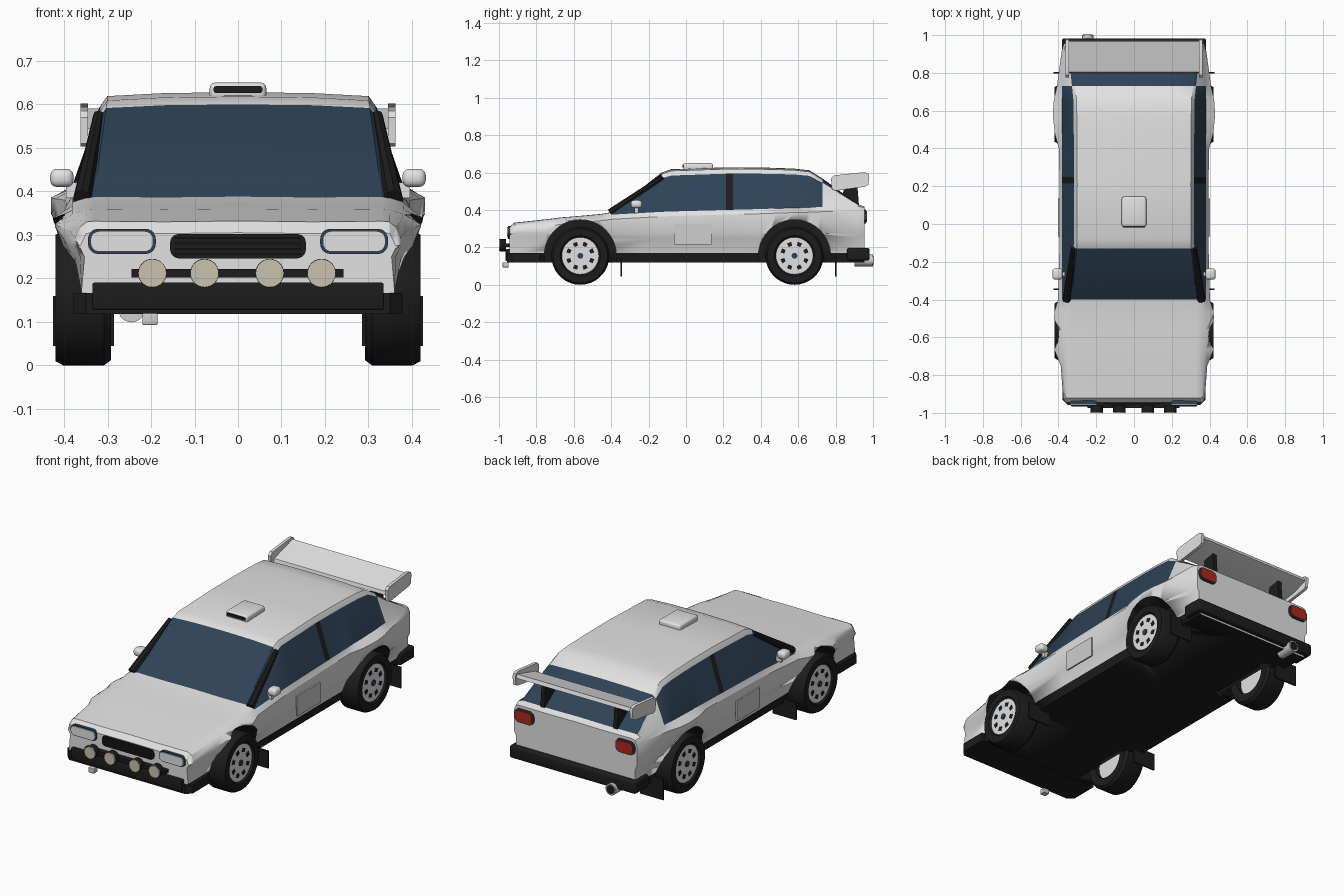
import bpy, bmesh, math
from mathutils import Vector

if "Cube" in bpy.data.objects:
    bpy.data.objects.remove(bpy.data.objects["Cube"], do_unlink=True)


def material(name, r, g, b):
    m = bpy.data.materials.new(name)
    m.use_nodes = True
    m.diffuse_color = (r, g, b, 1)
    m.node_tree.nodes["Principled BSDF"].inputs["Base Color"].default_value = (r, g, b, 1)
    return m


WHITE = material("white_paint", .76, .76, .76)
BLACK = material("black_trim", .012, .012, .012)
GLASS = material("blue_glass", .027, .055, .095)
RED = material("red_lens", .42, .02, .012)
CREAM = material("cream_lens", .58, .54, .42)
GREY = material("pale_grey", .62, .62, .62)


def finish(name, bm, mats, angle=35):
    bmesh.ops.recalc_face_normals(bm, faces=bm.faces)
    me = bpy.data.meshes.new(name)
    bm.to_mesh(me)
    bm.free()
    for m in mats:
        me.materials.append(m)
    ob = bpy.data.objects.new(name, me)
    bpy.context.collection.objects.link(ob)
    bpy.ops.object.select_all(action='DESELECT')
    ob.select_set(True)
    bpy.context.view_layer.objects.active = ob
    bpy.ops.object.shade_smooth_by_angle(angle=math.radians(angle))
    return ob


def prism(name, pts, lo, hi, axis, mat):
    """Extrude a 2D outline along x (pts are y, z), y (x, z) or z (x, y)."""
    def place(p, d):
        v = list(p)
        v.insert("xyz".index(axis), d)
        return v
    bm = bmesh.new()
    rings = [[bm.verts.new(place(p, d)) for p in pts] for d in (lo, hi)]
    n = len(pts)
    for ring in rings:
        bm.faces.new(ring)
    for i in range(n):
        j = (i + 1) % n
        bm.faces.new((rings[0][i], rings[0][j], rings[1][j], rings[1][i]))
    return finish(name, bm, [mat])


def rounded(cx, cy, w, h, r, steps=5):
    pts = []
    for k, (sx, sy) in enumerate(((1, 1), (-1, 1), (-1, -1), (1, -1))):
        for s in range(steps + 1):
            a = math.pi / 2 * (k + s / steps)
            pts.append((cx + sx * (w / 2 - r) + r * math.cos(a),
                        cy + sy * (h / 2 - r) + r * math.sin(a)))
    return pts


def circle(cx, cy, r, n=28):
    return [(cx + r * math.cos(math.tau * i / n), cy + r * math.sin(math.tau * i / n)) for i in range(n)]


def box(name, lo, hi, mat, bevel=0.0):
    bm = bmesh.new()
    bmesh.ops.create_cube(bm, size=1)
    for v in bm.verts:
        v.co = Vector([(a + b) / 2 + c * (b - a) for a, b, c in zip(lo, hi, v.co)])
    if bevel:
        bmesh.ops.bevel(bm, geom=bm.edges[:], offset=bevel, segments=3, profile=.5, affect='EDGES')
    return finish(name, bm, [mat])


# Body loft: y, half width, belt height, top height
STATIONS = [
    (-.945, .365, .295, .305), (-.92, .375, .318, .332), (-.75, .388, .335, .350),
    (-.67, .420, .348, .360), (-.56, .430, .358, .369), (-.46, .420, .367, .378),
    (-.40, .402, .375, .388), (-.13, .395, .390, .600), (-.08, .395, .392, .618),
    (.215, .395, .400, .628), (.25, .395, .401, .628), (.40, .398, .405, .627),
    (.48, .420, .408, .625), (.58, .430, .411, .621), (.66, .424, .413, .612),
    (.73, .408, .416, .568), (.92, .382, .420, .430), (.955, .372, .410, .418)]


def section(w, belt, top):
    h = top - belt
    x = .35 - .03 * h / .21
    return [(0, .12), (.35, .12), (.36, .17), (w - .012, .25), (w, .275), (w, belt - .025),
            (min(.38, w - .012), belt), (x, belt + h * .85), (x - .017, belt + h * .96),
            (.17, top - .002), (0, top)]


def paint(row, y):
    if row < 2:
        return 1
    if row == 6 and -.4 < y < .73:
        return 1 if .215 < y < .25 else 2
    if row >= 7 and (-.4 < y < -.13 or .73 < y < .92):
        return 2
    return 0


bm = bmesh.new()
rings = []
for y, w, belt, top in STATIONS:
    half = section(w, belt, top)
    loop = half + [(-x, z) for x, z in half[-2:0:-1]]
    rings.append([bm.verts.new((x, y, z)) for x, z in loop])
n = len(rings[0])
for k in range(len(rings) - 1):
    mid = (STATIONS[k][0] + STATIONS[k + 1][0]) / 2
    for i in range(n):
        j = (i + 1) % n
        f = bm.faces.new((rings[k][i], rings[k][j], rings[k + 1][j], rings[k + 1][i]))
        f.material_index = paint(min(i, n - 1 - i), mid)
bm.faces.new(rings[0])
bm.faces.new(rings[-1])
body = finish("body", bm, [WHITE, BLACK, GLASS], 28)

# Wheel arches cut from the body, leaving black wells
AXLES = (-.565, .58)
for y in AXLES:
    for s in (-1, 1):
        cutter = prism("arch_cutter", circle(y, .155, .193, 40), s * .26, s * .6, 'x', WHITE)
        cutter.data.materials.append(BLACK)
        cutter.data.materials.append(GLASS)
        for p in cutter.data.polygons:
            p.material_index = 1
        mod = body.modifiers.new("arch", 'BOOLEAN')
        mod.operation, mod.solver, mod.object = 'DIFFERENCE', 'EXACT', cutter
        bpy.context.view_layer.objects.active = body
        bpy.ops.object.modifier_apply(modifier=mod.name)
        bpy.data.objects.remove(cutter, do_unlink=True)

# Wheels
TYRE = [(.098, .295), (.143, .292), (.155, .308), (.155, .402), (.145, .42), (.108, .42), (.098, .408)]


def wheel(y, s):
    bm = bmesh.new()
    seg = 36
    loops = [[bm.verts.new((s * x, y + r * math.cos(math.tau * i / seg),
                            .155 + r * math.sin(math.tau * i / seg))) for r, x in TYRE] for i in range(seg)]
    for i in range(seg):
        a, b = loops[i], loops[(i + 1) % seg]
        for k in range(len(TYRE)):
            m = (k + 1) % len(TYRE)
            bm.faces.new((a[k], a[m], b[m], b[k]))
    finish("tyre", bm, [BLACK])
    prism("rim", circle(y, .155, .099, 36), s * .32, s * .411, 'x', WHITE)
    prism("hub", circle(y, .155, .016, 10), s * .41, s * .417, 'x', GLASS)
    for i in range(8):
        a = math.tau * (i + .5) / 8
        c, d = math.cos(a), math.sin(a)
        pts = [(y + c * u - d * v, .155 + d * u + c * v)
               for u, v in ((.055, -.01), (.076, -.012), (.076, .012), (.055, .01))]
        prism("rim_hole", pts, s * .41, s * .414, 'x', BLACK)


for s in (-1, 1):
    for y in AXLES:
        wheel(y, s)
    # Mud flaps
    for y, top in ((-.345, .14), (.80, .16)):
        box("mud_flap", (s * .355 - .07, y - .004, .045), (s * .355 + .07, y + .004, top), BLACK)
    # Windscreen pillars
    p, q = Vector((s * .358, -.405, .385)), Vector((s * .320, -.125, .575))
    bm = bmesh.new()
    bmesh.ops.create_cone(bm, cap_ends=True, segments=8, radius1=.021, radius2=.013, depth=(q - p).length)
    bm.transform((q - p).to_track_quat('Z', 'Y').to_matrix().to_4x4())
    bmesh.ops.translate(bm, verts=bm.verts, vec=(p + q) / 2)
    finish("windscreen_pillar", bm, [BLACK])
    # Door mirrors and side panels
    box("door_mirror", (s * .405 - .027, -.295, .41), (s * .405 + .027, -.235, .452), WHITE, .016)
    box("mirror_stalk", (s * .38 - .015, -.275, .385), (s * .38 + .015, -.255, .42), WHITE)
    box("side_panel", (s * .399 - .004, -.065, .215), (s * .399 + .004, .135, .325), GREY)
    # Head and tail lamps
    prism("headlamp_rim", rounded(s * .267, .285, .156, .058, .024), -.952, -.93, 'y', GLASS)
    prism("headlamp", rounded(s * .267, .285, .144, .047, .02), -.957, -.94, 'y', WHITE)
    prism("tail_lamp_rim", rounded(s * .305, .365, .115, .074, .028), .94, .963, 'y', GLASS)
    prism("tail_lamp", rounded(s * .305, .365, .10, .06, .024), .95, .968, 'y', RED)
    # Wing end plates and stays
    plate = [(.775, .57), (.79, .585), (.955, .602), (.975, .595), (.98, .58),
             (.975, .535), (.96, .525), (.80, .503), (.78, .51)]
    prism("wing_end_plate", plate, s * .345, s * .362, 'x', WHITE)
    stay = [(.835, .47), (.85, .535), (.915, .545), (.925, .42), (.89, .42)]
    prism("wing_stay", stay, s * .22 - .012, s * .22 + .012, 'x', BLACK)

# Rear wing
prism("wing", [(.80, .527), (.805, .545), (.965, .59), (.972, .57), (.89, .54)], -.348, .348, 'x', WHITE)

# Roof scoop with dark mouth
box("roof_scoop", (-.065, -.015, .61), (.065, .145, .65), WHITE, .012)
prism("scoop_mouth", rounded(0, .634, .112, .016, .006), -.019, -.01, 'y', BLACK)

# Bumpers
box("front_bumper", (-.335, -.965, .128), (.335, -.93, .19), BLACK, .004)
prism("front_lip", [(-.378, -.78), (-.378, -.93), (-.35, -.958), (.35, -.958), (.378, -.93), (.378, -.78)],
      .118, .166, 'z', BLACK)
box("rear_bumper", (-.382, .86, .13), (.382, .982, .198), BLACK, .012)

# Grille with slats
prism("grille", rounded(0, .274, .312, .056, .02), -.952, -.93, 'y', BLACK)
for i in range(4):
    z = .256 + i * .012
    box("grille_slat", (-.145, -.956, z - .002), (.145, -.95, z + .002), BLACK)

# Driving lamps on a bar
box("lamp_bar", (-.245, -.975, .202), (.242, -.94, .221), BLACK)
for x in (-.197, -.077, .073, .192):
    prism("driving_lamp", circle(x, .212, .033), -.994, -.962, 'y', BLACK)
    prism("driving_lamp_lens", circle(x, .212, .0325), -1, -.992, 'y', CREAM)

# Tow block and exhaust
box("tow_block", (-.22, -.98, .093), (-.185, -.948, .12), GREY, .003)
prism("exhaust", circle(-.245, .13, .031, 20), .90, 1.0, 'y', GREY)
prism("exhaust_bore", circle(-.245, .13, .024, 20), .99, 1.002, 'y', BLACK)
